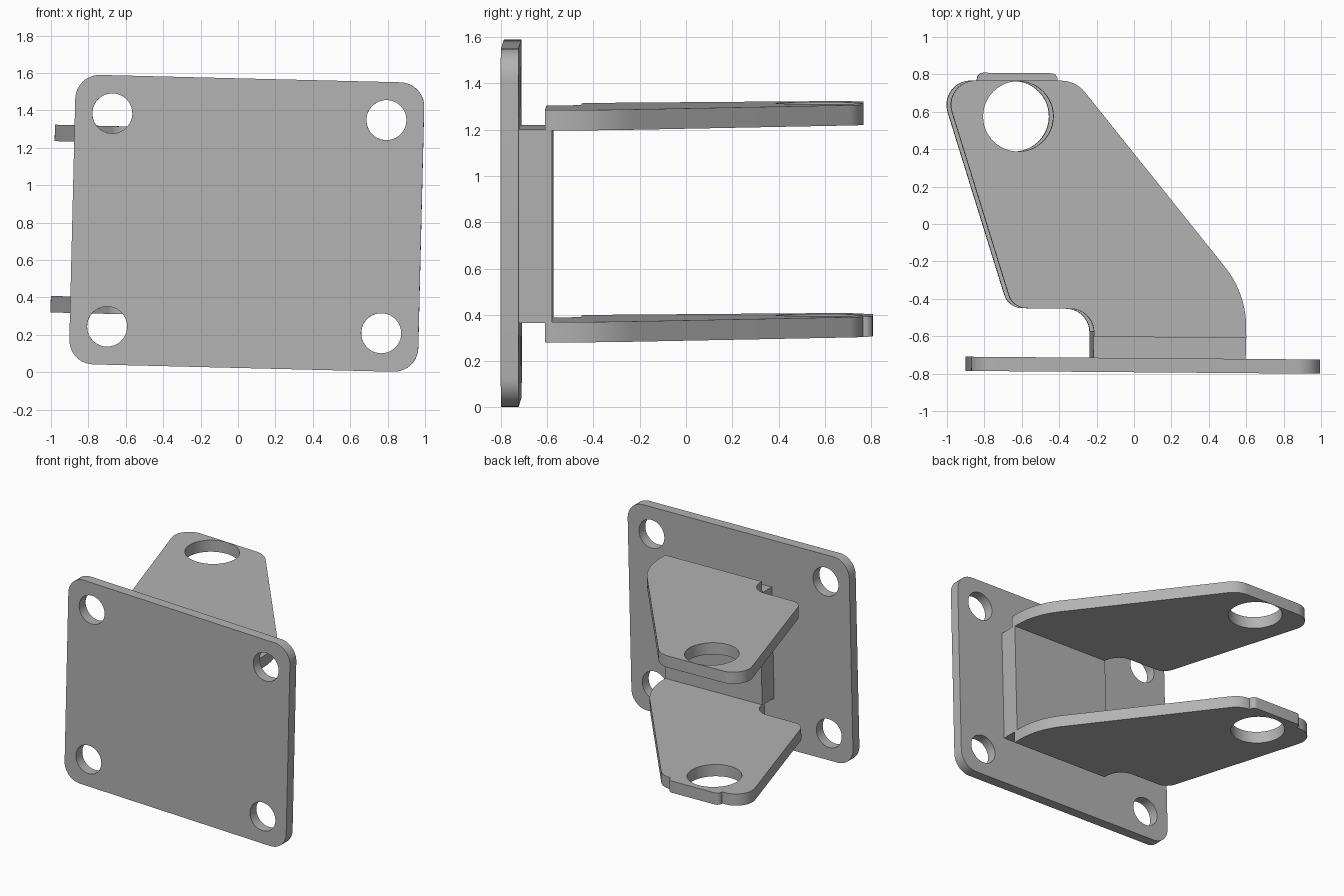
import bpy, bmesh, math
from mathutils import Matrix, Vector

cube = bpy.data.objects.get("Cube")
if cube:
    bpy.data.objects.remove(cube, do_unlink=True)

steel = bpy.data.materials.new("plain_grey_steel")
steel.use_nodes = True
GREY = (0.45, 0.45, 0.45, 1)
steel.diffuse_color = GREY
steel.node_tree.nodes["Principled BSDF"].inputs["Base Color"].default_value = GREY

# The whole bracket sits very slightly rolled and turned
POSE = (Matrix.Translation((0.047, -0.755, 0.796))
        @ Matrix.Rotation(-0.008, 4, 'Z') @ Matrix.Rotation(0.0244, 4, 'Y'))


def rounded(corners, steps=10):
    """Turn (x, y, radius) corners into an outline with arc corners."""
    pts = []
    for i, (x, y, r) in enumerate(corners):
        c = Vector((x, y))
        if r == 0:
            pts.append(c)
            continue
        a = (Vector(corners[i - 1][:2]) - c).normalized()
        b = (Vector(corners[(i + 1) % len(corners)][:2]) - c).normalized()
        half = a.angle(b) / 2
        centre = c + (a + b).normalized() * r / math.sin(half)
        start = c + a * r / math.tan(half) - centre
        end = c + b * r / math.tan(half) - centre
        sweep = start.angle_signed(end)
        for k in range(steps + 1):
            # angle_signed is clockwise positive
            pts.append(centre + Matrix.Rotation(-sweep * k / steps, 2) @ start)
    return pts


def circle(x, y, r, n=48):
    return [Vector((x + r * math.cos(math.tau * k / n),
                    y + r * math.sin(math.tau * k / n))) for k in range(n)]


def slab(name, loops, thickness, local):
    """Extrude an outline with holes, centred on its own plane."""
    bm = bmesh.new()
    edges = []
    for loop in loops:
        vs = [bm.verts.new((p.x, p.y, -thickness / 2)) for p in loop]
        edges += [bm.edges.new((v, vs[i - 1])) for i, v in enumerate(vs)]
    bmesh.ops.triangle_fill(bm, edges=edges, use_beauty=True)
    top = bmesh.ops.extrude_face_region(bm, geom=bm.faces[:])["geom"]
    bmesh.ops.translate(bm, vec=(0, 0, thickness),
                        verts=[g for g in top if isinstance(g, bmesh.types.BMVert)])
    bm.transform(POSE @ local)
    bmesh.ops.recalc_face_normals(bm, faces=bm.faces)
    mesh = bpy.data.meshes.new(name)
    bm.to_mesh(mesh)
    bm.free()
    mesh.materials.append(steel)
    obj = bpy.data.objects.new(name, mesh)
    bpy.context.collection.objects.link(obj)
    bpy.ops.object.select_all(action='DESELECT')
    obj.select_set(True)
    bpy.context.view_layer.objects.active = obj
    bpy.ops.object.shade_smooth_by_angle(angle=math.radians(30))
    return obj


# Mounting plate with four bolt holes
W, H = 0.933, 0.774
plate = rounded([(W, H, 0.13), (-W, H, 0.13), (-W, -H, 0.13), (W, -H, 0.13)])
bolts = [circle(sx * 0.733, sz * 0.57, 0.107) for sx in (-1, 1) for sz in (-1, 1)]
slab("mounting_plate", [plate] + bolts, 0.076, Matrix.Rotation(math.pi / 2, 4, 'X'))

# Upright web joining the arms to the plate
web = rounded([(0.54, 0.036, 0), (0.54, 0.18, 0), (-0.275, 0.18, 0), (-0.275, 0.036, 0)])
slab("web", [web], 0.836, Matrix.Identity(4))

# Two swept arms; the lower one carries a small tab behind its hole
front = [(0.54, 0.15, 0), (0.536, 0.39, 0.51), (-0.383, 1.518, 0.16)]
tab = [(-0.458, 1.517, 0), (-0.458, 1.557, 0.034), (-0.888, 1.557, 0.034), (-0.888, 1.515, 0)]
rest = [(-1.097, 1.514, 0.13), (-0.71, 0.3, 0.1), (-0.275, 0.298, 0.125), (-0.275, 0.15, 0)]
for name, corners, z in (("upper_arm", front + rest, 0.458),
                         ("lower_arm", front + tab + rest, -0.458)):
    slab(name, [rounded(corners), circle(-0.689, 1.325, 0.188)], 0.088,
         Matrix.Translation((0, 0, z)))
